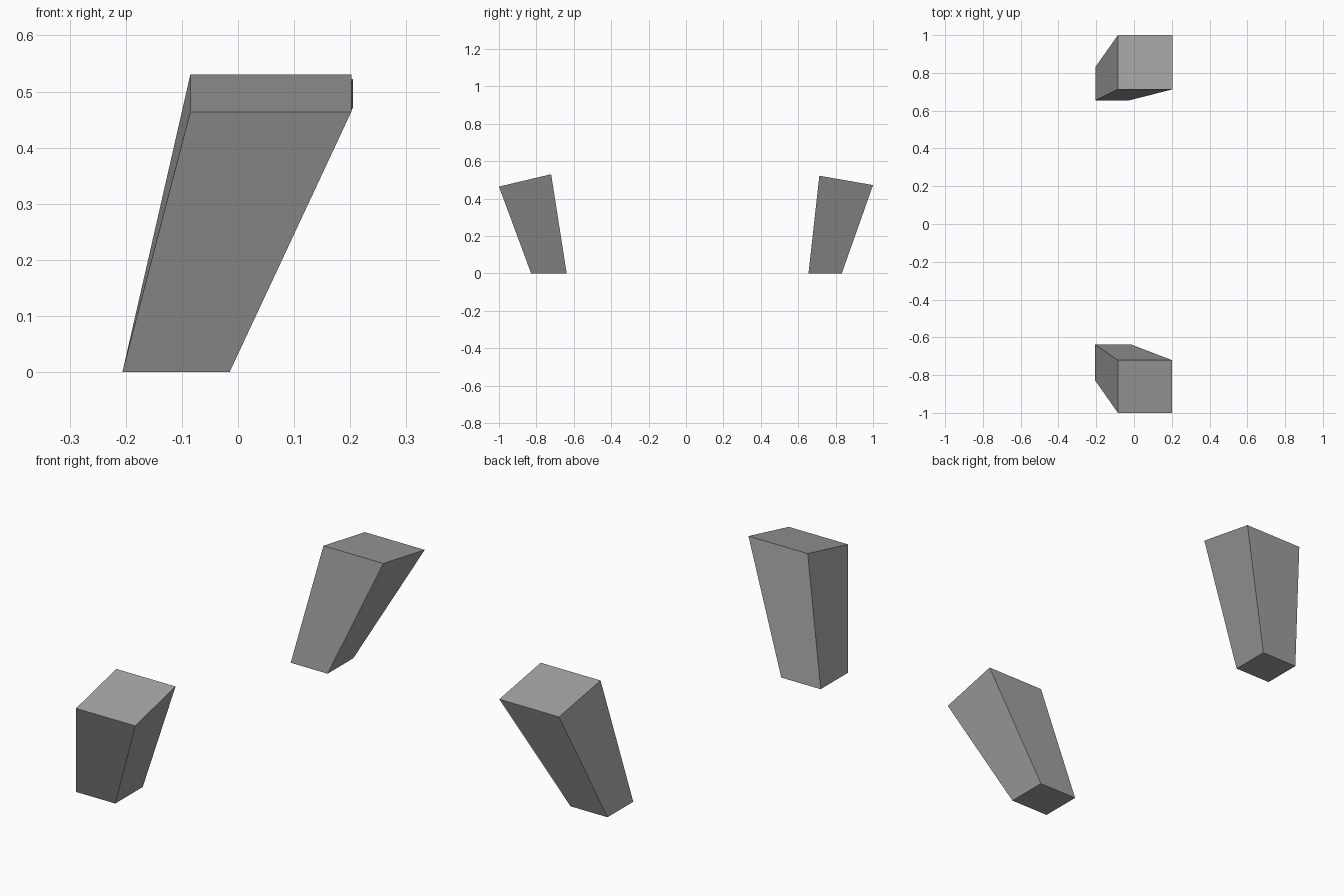
import bpy
import bmesh

cube = bpy.data.objects.get("Cube")
if cube:
    bpy.data.objects.remove(cube, do_unlink=True)

grey = bpy.data.materials.new("mid grey")
grey.use_nodes = True
colour = (0.36, 0.36, 0.36, 1)
grey.diffuse_color = colour
grey.node_tree.nodes["Principled BSDF"].inputs["Base Color"].default_value = colour


def tapered_leg(name, foot_x, foot_y, top_x, top_y, top_z):
    """Leaning block: flat foot, larger top sloping along y. Pairs are (low, high)."""
    mesh = bpy.data.meshes.new(name)
    bm = bmesh.new()
    bmesh.ops.create_cube(bm, size=1)
    for v in bm.verts:
        i, j = int(v.co.x > 0), int(v.co.y > 0)
        if v.co.z > 0:
            v.co = (top_x[i], top_y[j], top_z[j])
        else:
            v.co = (foot_x[i], foot_y[j], 0)
    bmesh.ops.recalc_face_normals(bm, faces=bm.faces)
    bm.to_mesh(mesh)
    bm.free()
    mesh.materials.append(grey)
    leg = bpy.data.objects.new(name, mesh)
    bpy.context.collection.objects.link(leg)
    return leg


# Front leg, its top rising toward the middle
tapered_leg("front_leg", (-0.206, -0.015), (-0.828, -0.638),
            (-0.085, 0.202), (-1.0, -0.721), (0.464, 0.53))

# Back leg, slightly slimmer and shallower
tapered_leg("back_leg", (-0.203, -0.024), (0.655, 0.833),
            (-0.085, 0.205), (0.713, 1.0), (0.522, 0.472))
